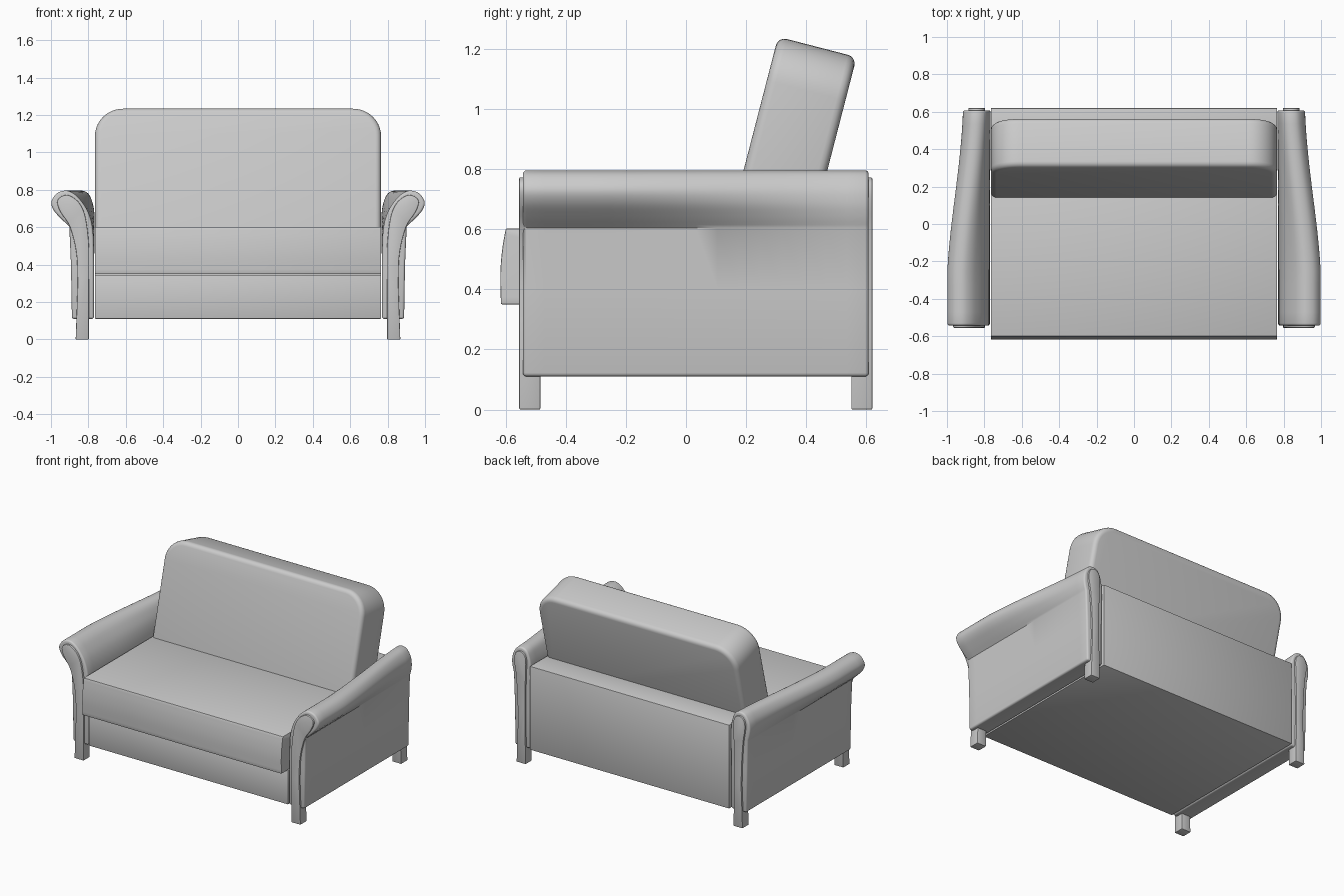
import bpy, bmesh, math
from mathutils import Matrix, Vector

if "Cube" in bpy.data.objects:
    bpy.data.objects.remove(bpy.data.objects["Cube"])


def spline(pts, steps=4):
    """Smooth open Catmull-Rom curve through 2D points."""
    p = [Vector(q) for q in pts]
    p = [p[0] * 2 - p[1]] + p + [p[-1] * 2 - p[-2]]
    out = []
    for i in range(1, len(p) - 2):
        a, b, c, d = p[i - 1:i + 3]
        for k in range(steps):
            t = k / steps
            out.append(0.5 * (2 * b + (c - a) * t + (2 * a - 5 * b + 4 * c - d) * t ** 2
                              + (3 * b - a - 3 * c + d) * t ** 3))
    return out + [p[-2]]


def loft(name, rings, bevel=0.0, segments=3, mirror=False, matrix=None):
    """Skin closed rings of equal length, cap the ends and round the sharp edges."""
    bm = bmesh.new()
    vs = [[bm.verts.new(co) for co in ring] for ring in rings]
    n = len(vs[0])
    for a, b in zip(vs, vs[1:]):
        for i in range(n):
            bm.faces.new((a[i], a[(i + 1) % n], b[(i + 1) % n], b[i]))
    bm.faces.new(vs[0])
    bm.faces.new(vs[-1])
    bmesh.ops.recalc_face_normals(bm, faces=bm.faces)
    if bevel:
        sharp = [e for e in bm.edges if e.calc_face_angle_signed(0) > math.radians(40)]
        bmesh.ops.bevel(bm, geom=sharp, offset=bevel, segments=segments,
                        profile=0.5, affect='EDGES', clamp_overlap=True)
    if matrix:
        bm.transform(matrix)
    me = bpy.data.meshes.new(name)
    bm.to_mesh(me)
    bm.free()
    ob = bpy.data.objects.new(name, me)
    bpy.context.collection.objects.link(ob)
    bpy.ops.object.select_all(action='DESELECT')
    ob.select_set(True)
    bpy.context.view_layer.objects.active = ob
    bpy.ops.object.shade_smooth_by_angle(angle=math.radians(35))
    if mirror:
        ob.modifiers.new("Mirror", 'MIRROR')
    return ob


def prism_y(name, outline, y0, y1, **kw):
    return loft(name, [[(x, y, z) for x, z in outline] for y in (y0, y1)], **kw)


def prism_x(name, outline, half, **kw):
    return loft(name, [[(x, y, z) for y, z in outline] for x in (-half, half)], **kw)


W = 0.765

# base frame with raised back panel
prism_x("base_frame", [(-.545, .11), (.62, .11), (.62, .69), (.36, .69), (.36, .345),
                       (-.545, .345)], W, bevel=.004, segments=2)

# seat cushion with a gently bowed front
front = spline([(-.616, .35), (-.618, .45), (-.612, .53), (-.6, .602)])
prism_x("seat_cushion", front + [(.3, .602), (.3, .35)], W, bevel=.004, segments=2)

# tilted back cushion with rounded upper corners
R, H = .15, .765
arc = [(W - R + R * math.cos(a), H - R + R * math.sin(a))
       for a in (math.pi / 2 * i / 10 for i in range(11))]
outline = [(-W, 0), (W, 0)] + arc + [(-x, z) for x, z in reversed(arc)]
tilt = Matrix.Translation((0, .115, .5)) @ Matrix.Rotation(math.radians(-14.5), 4, 'X')
prism_y("back_cushion", outline, 0, .27, bevel=.03, segments=4, matrix=tilt)

# rolled arms, flaring outward toward the front
lower_in = [(.77, .11)]
lower_out = [(.893, .4), (.888, .11)]
roll_front = spline([(.77, .4), (.775, .58), (.80, .68), (.845, .75), (.885, .785), (.925, .796),
                     (.97, .78), (.998, .735), (.985, .69), (.945, .645), (.902, .605)])
roll_back = spline([(.77, .4), (.766, .58), (.768, .68), (.78, .74), (.80, .78), (.835, .796),
                    (.875, .785), (.905, .74), (.914, .69), (.91, .645), (.9, .605)])
rings = []
for i in range(17):
    t = i / 16
    u = max(0, (t - .25) / .75)
    w = .5 * u + .5 * u * u * (3 - 2 * u)
    roll = [a.lerp(b, w) for a, b in zip(roll_front, roll_back)]
    rings.append([(x, -.543 + 1.151 * t, z) for x, z in lower_in + roll + lower_out])
loft("arm", rings, bevel=.012, mirror=True)

# curved posts that end in the legs
inner = spline([(.797, .3), (.797, .5), (.815, .65), (.845, .725), (.89, .765), (.925, .772),
                (.958, .755), (.966, .725), (.945, .675), (.898, .6), (.864, .46), (.857, .3)])
prism_y("front_post_leg", [(.797, 0)] + inner + [(.868, 0)], -.555, -.485,
        bevel=.004, segments=2, mirror=True)
inner = spline([(.803, .3), (.802, .5), (.797, .65), (.797, .725), (.812, .76), (.84, .772),
                (.87, .76), (.885, .725), (.884, .675), (.872, .6), (.862, .46), (.857, .3)])
prism_y("back_post_leg", [(.797, 0)] + inner + [(.868, 0)], .55, .62,
        bevel=.004, segments=2, mirror=True)
